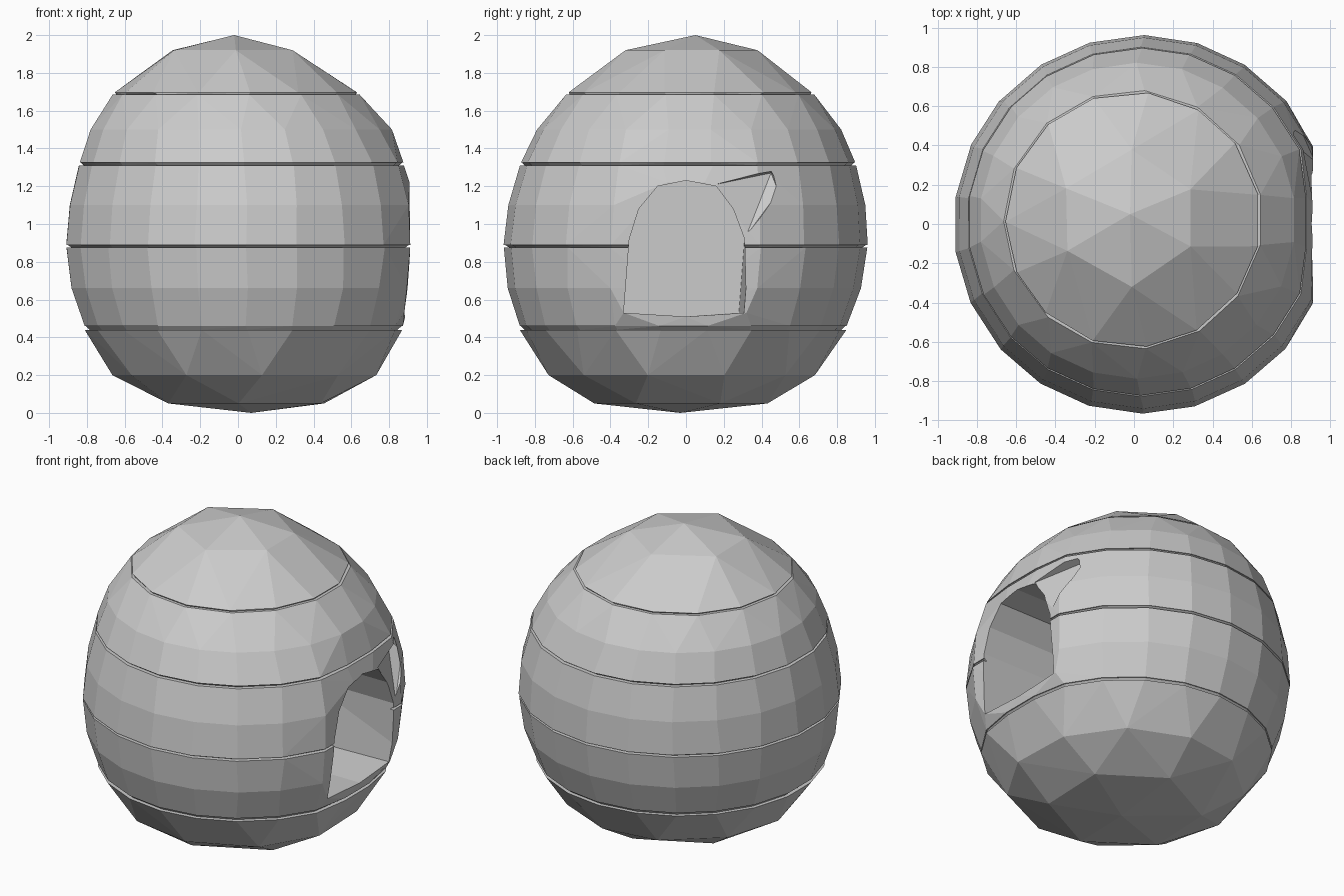
import bpy, bmesh, random
from math import cos, sin, tau

random.seed(4)
cube = bpy.data.objects.get("Cube")
if cube:
    bpy.data.objects.remove(cube)

grey = bpy.data.materials.new("plain grey")
grey.use_nodes = True
grey.diffuse_color = (0.6, 0.6, 0.6, 1)
grey.node_tree.nodes["Principled BSDF"].inputs["Base Color"].default_value = (0.6, 0.6, 0.6, 1)


def hull(name, points):
    """Flat shaded convex solid around the points."""
    bm = bmesh.new()
    for p in points:
        bm.verts.new(p)
    res = bmesh.ops.convex_hull(bm, input=bm.verts[:])
    loose = {v for v in res["geom_interior"] + res["geom_unused"]
             if isinstance(v, bmesh.types.BMVert)}
    bmesh.ops.delete(bm, geom=list(loose), context='VERTS')
    bmesh.ops.dissolve_limit(bm, angle_limit=0.02, verts=bm.verts[:], edges=bm.edges[:])
    bmesh.ops.recalc_face_normals(bm, faces=bm.faces[:])
    mesh = bpy.data.meshes.new(name)
    bm.to_mesh(mesh)
    bm.free()
    mesh.materials.append(grey)
    ob = bpy.data.objects.new(name, mesh)
    bpy.context.collection.objects.link(ob)
    return ob


def ring(z, radius, sides, wobble):
    """Slightly uneven, leaning ring, flattened on the doorway side."""
    cx, cy = min(0.045, 0.19 - 0.115 * z), 0.03 * (z - 0.95)
    flat = 0.912 - 0.2 * (z - 0.9) ** 2
    pts = []
    for i in range(sides):
        a = tau * (i + 0.5 + random.uniform(-wobble, wobble)) / sides
        pts.append((min(cx + radius * cos(a), flat), cy + radius * sin(a), z))
    return pts


def cut(ob, cutter):
    mod = ob.modifiers.new("cut", 'BOOLEAN')
    mod.operation = 'DIFFERENCE'
    mod.solver = 'EXACT'
    mod.object = cutter


# Stacked bands: rings of (height, radius, sides, wobble)
bands = {
    "bottom_cap": [(0.05, 0.46, 6, 0.1), (0.2, 0.71, 11, 0.08), (0.44, 0.865, 22, 0.03)],
    "lower_band": [(0.46, 0.865, 22, 0.03), (0.66, 0.935, 22, 0.03), (0.875, 0.962, 22, 0.03)],
    "middle_band": [(0.89, 0.964, 22, 0.03), (1.1, 0.945, 22, 0.03), (1.31, 0.89, 22, 0.03)],
    "upper_band": [(1.325, 0.885, 22, 0.03), (1.5, 0.805, 22, 0.03), (1.685, 0.66, 15, 0.05)],
    "top_cap": [(1.695, 0.65, 15, 0.05), (1.92, 0.35, 6, 0.1)],
}
# Tips of the caps, and the fuller surface around the doorway
extras = {
    "bottom_cap": [(0.07, -0.03, 0)],
    "lower_band": [(0.885, 0, 0.51), (0.88, -0.33, 0.53), (0.88, 0.32, 0.53)],
    "middle_band": [(0.908, -0.1, 1.22), (0.908, 0.1, 1.22)],
    "top_cap": [(-0.02, 0.05, 2)],
}
solids, loops = {}, {}
for name, rings in bands.items():
    loops[name] = [ring(*r) for r in rings]
    solids[name] = hull(name, sum(loops[name], []) + extras.get(name, []))

# Undercut grooves between the bands
names = list(bands)
for low, high in zip(names, names[1:]):
    groove = "groove_above_" + low
    solids[groove] = hull(groove, [(x * 0.97, y * 0.97, z) for x, y, z in loops[low][-1]]
                          + [(x * 0.993, y * 0.993, z) for x, y, z in loops[high][0]])

# Arched doorway pocket on the left side, one lower corner narrowing inward
arch = [(-0.33, 0.53), (0, 0.51), (0.32, 0.53), (0.31, 0.92), (0.25, 1.08),
        (0.16, 1.2), (0, 1.23), (-0.15, 1.2), (-0.25, 1.08), (-0.3, 0.92)]
doorway = hull("doorway_cutter", [(1.2, y, z) for y, z in arch]
               + [(0.25, min(y, 0.28) if z < 0.6 else y, z) for y, z in arch])

# Shallow chip beside the top of the doorway
chip = hull("chip_cutter", [
    (0.9, 0.16, 1.21), (0.765, 0.45, 1.27), (0.845, 0.49, 1.17), (0.92, 0.32, 0.94),
    (1.1, 0.16, 1.21), (1.1, 0.46, 1.33), (1.1, 0.55, 1.16), (1.1, 0.36, 0.94)])

for cutter in (doorway, chip):
    cutter.hide_render = True
    cutter.hide_viewport = True
    cutter.display_type = 'WIRE'
for name in ("lower_band", "middle_band", "groove_above_lower_band"):
    cut(solids[name], doorway)
cut(solids["middle_band"], chip)
